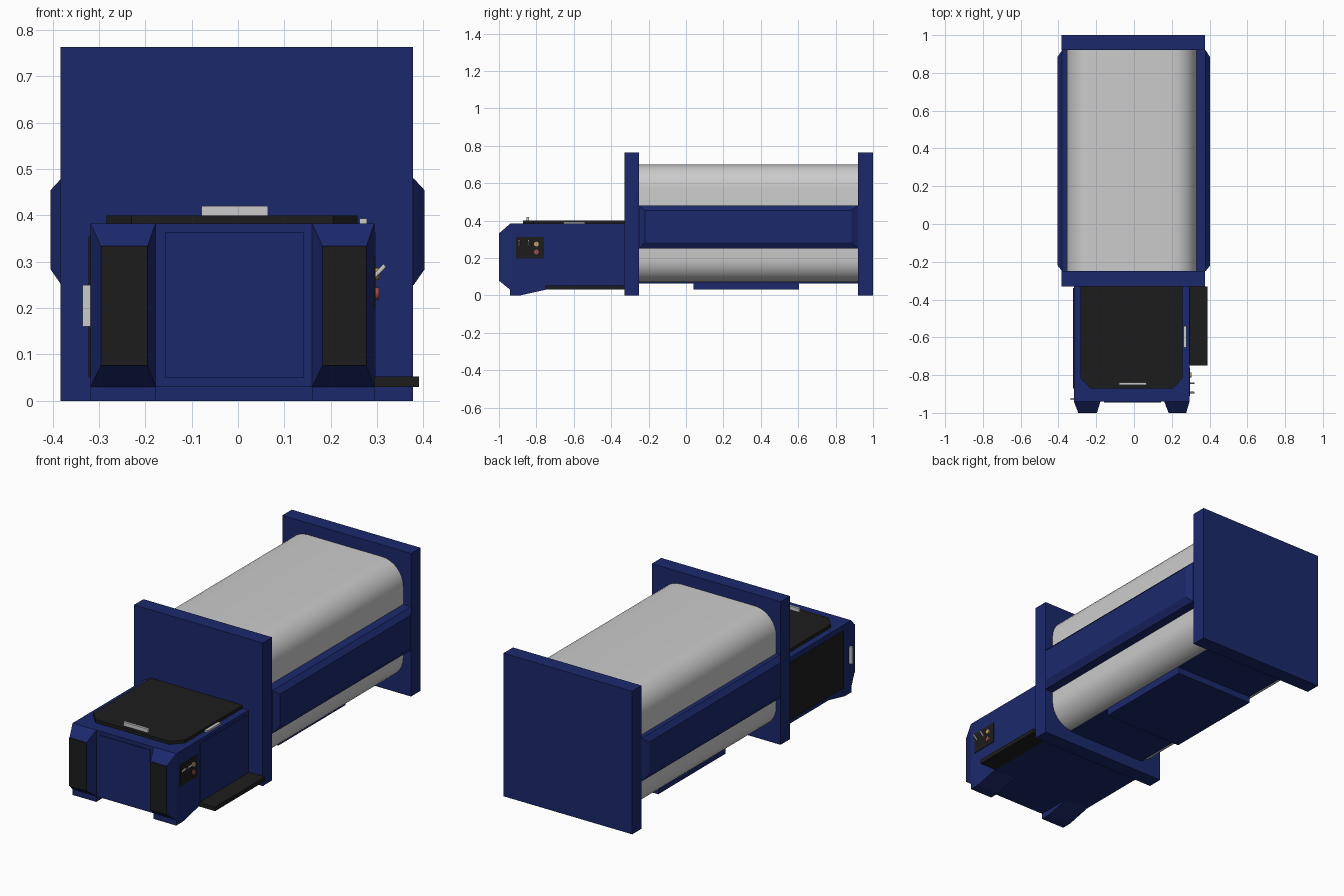
import bpy, bmesh, math
from mathutils import Vector

if "Cube" in bpy.data.objects:
    bpy.data.objects.remove(bpy.data.objects["Cube"])


def material(name, rgb):
    m = bpy.data.materials.new(name)
    m.diffuse_color = (*rgb, 1)
    m.use_nodes = True
    m.node_tree.nodes["Principled BSDF"].inputs["Base Color"].default_value = m.diffuse_color
    return m


BLUE = material("navy_paint", (0.011, 0.022, 0.15))
BLACK = material("black_trim", (0.012, 0.012, 0.012))
RED = material("red_light", (0.35, 0.08, 0.07))
AMBER = material("amber_light", (0.55, 0.36, 0.12))


def loft(name, axis, a0, pts0, a1, pts1, mat=None):
    """Solid between two matching outlines at a0 and a1 along an axis.
    Outline coordinates are the two remaining axes in x, y, z order."""
    bm = bmesh.new()

    def ring(a, pts):
        out = []
        for p in pts:
            c = list(p)
            c.insert("xyz".index(axis), a)
            out.append(bm.verts.new(c))
        return out

    r0, r1 = ring(a0, pts0), ring(a1, pts1)
    n = len(r0)
    bm.faces.new(r0)
    bm.faces.new(r1)
    for i in range(n):
        j = (i + 1) % n
        bm.faces.new((r0[i], r0[j], r1[j], r1[i]))
    bmesh.ops.recalc_face_normals(bm, faces=bm.faces)
    me = bpy.data.meshes.new(name)
    bm.to_mesh(me)
    bm.free()
    ob = bpy.data.objects.new(name, me)
    bpy.context.collection.objects.link(ob)
    if mat:
        me.materials.append(mat)
    return ob


def rect(u0, u1, v0, v1):
    return [(u0, v0), (u1, v0), (u1, v1), (u0, v1)]


def box(name, x, y, z, mat=None):
    r = rect(*x, *y)
    return loft(name, "z", z[0], r, z[1], r, mat)


def rod(name, p, q, radius, mat=None, sides=12):
    p, q = Vector(p), Vector(q)
    d = q - p
    bpy.ops.mesh.primitive_cylinder_add(vertices=sides, radius=radius, depth=d.length,
                                        location=(p + q) / 2,
                                        rotation=d.to_track_quat("Z", "Y").to_euler())
    ob = bpy.context.object
    ob.name = name
    if mat:
        ob.data.materials.append(mat)
    bpy.ops.object.shade_smooth_by_angle()
    return ob


# End plates
box("front_plate", (-0.383, 0.377), (-0.33, -0.25), (0, 0.763), BLUE)
box("back_plate", (-0.383, 0.377), (0.92, 1.0), (0, 0.763), BLUE)

# Tank with rounded corners
X0, X1, Z0, Z1, R = -0.357, 0.331, 0.07, 0.70, 0.125
outline = []
for cx, cz, start in ((X1 - R, Z1 - R, 0), (X0 + R, Z1 - R, 90),
                      (X0 + R, Z0 + R, 180), (X1 - R, Z0 + R, 270)):
    for i in range(9):
        a = math.radians(start + i * 90 / 8)
        outline.append((cx + R * math.cos(a), cz + R * math.sin(a)))
tank = loft("tank", "y", -0.25, outline, 0.92, outline)
bpy.context.view_layer.objects.active = tank
tank.select_set(True)
bpy.ops.object.shade_smooth_by_angle()

# Underside panel and box
box("tank_belly_panel", (-0.26, 0.21), (-0.25, 0.92), (0.064, 0.075), BLUE)
box("underside_box", (-0.26, 0.21), (0.04, 0.605), (0.03, 0.07), BLUE)

# Side rails: a flat base and a chamfered outer cap
for side, inner, base, outer in (("left", -0.35, -0.381, -0.404), ("right", 0.325, 0.379, 0.402)):
    full = rect(-0.25, 0.92, 0.25, 0.48)
    box(side + "_rail_base", sorted((inner, base)), (-0.25, 0.92), (0.25, 0.48), BLUE)
    loft(side + "_rail_cap", "x", base, full, outer, rect(-0.22, 0.885, 0.283, 0.455), BLUE)

# Cab body
box("cab_body", (-0.318, 0.294), (-0.94, -0.33), (0.03, 0.383), BLUE)
box("cab_front_panel", (-0.158, 0.142), (-0.944, -0.93), (0.05, 0.363), BLUE)
box("cab_right_panel", (0.28, 0.297), (-0.74, -0.345), (0.045, 0.363), BLUE)
box("cab_left_panel", (-0.322, -0.30), (-0.87, -0.34), (0.05, 0.355), BLACK)

# Front corner pillars with black faces and feet
for side, x0, x1 in (("left", -0.318, -0.178), ("right", 0.16, 0.294)):
    face = rect(x0 + 0.022, x1 - 0.017, 0.076, 0.334)
    loft(side + "_pillar", "y", -0.94, rect(x0, x1, 0.03, 0.383), -0.997, face, BLUE)
    loft(side + "_pillar_face", "y", -0.99, face, -1.0, face, BLACK)
    foot = [(-0.94, 0.04), (-0.94, 0), (-0.885, 0), (-0.75, 0.03), (-0.75, 0.04)]
    loft(side + "_foot", "x", x0, foot, x1, foot, BLUE)

# Hood with clipped front corners, and handles
hood = [(-0.284, -0.33), (-0.284, -0.815), (-0.23, -0.872),
        (0.205, -0.872), (0.258, -0.815), (0.258, -0.33)]
loft("hood", "z", 0.375, hood, 0.40, hood, BLACK)
box("hood_front_handle", (-0.079, 0.065), (-0.853, -0.84), (0.40, 0.42))
box("hood_side_handle", (0.262, 0.278), (-0.655, -0.54), (0.38, 0.393))
box("left_door_handle", (-0.336, -0.318), (-0.932, -0.92), (0.16, 0.25))

# Side step
box("side_step", (0.29, 0.39), (-0.75, -0.33), (0.03, 0.052), BLACK)

# Control panel with two levers and two lights
box("control_panel", (0.28, 0.297), (-0.91, -0.76), (0.197, 0.311), BLACK)
for i, y in enumerate((-0.893, -0.843)):
    rod(f"lever_{i + 1}", (0.293, y, 0.267), (0.317, y, 0.292), 0.005)
rod("amber_light", (0.29, -0.80, 0.274), (0.304, -0.80, 0.274), 0.013, AMBER, 16)
rod("red_light", (0.29, -0.80, 0.232), (0.304, -0.80, 0.232), 0.013, RED, 16)
